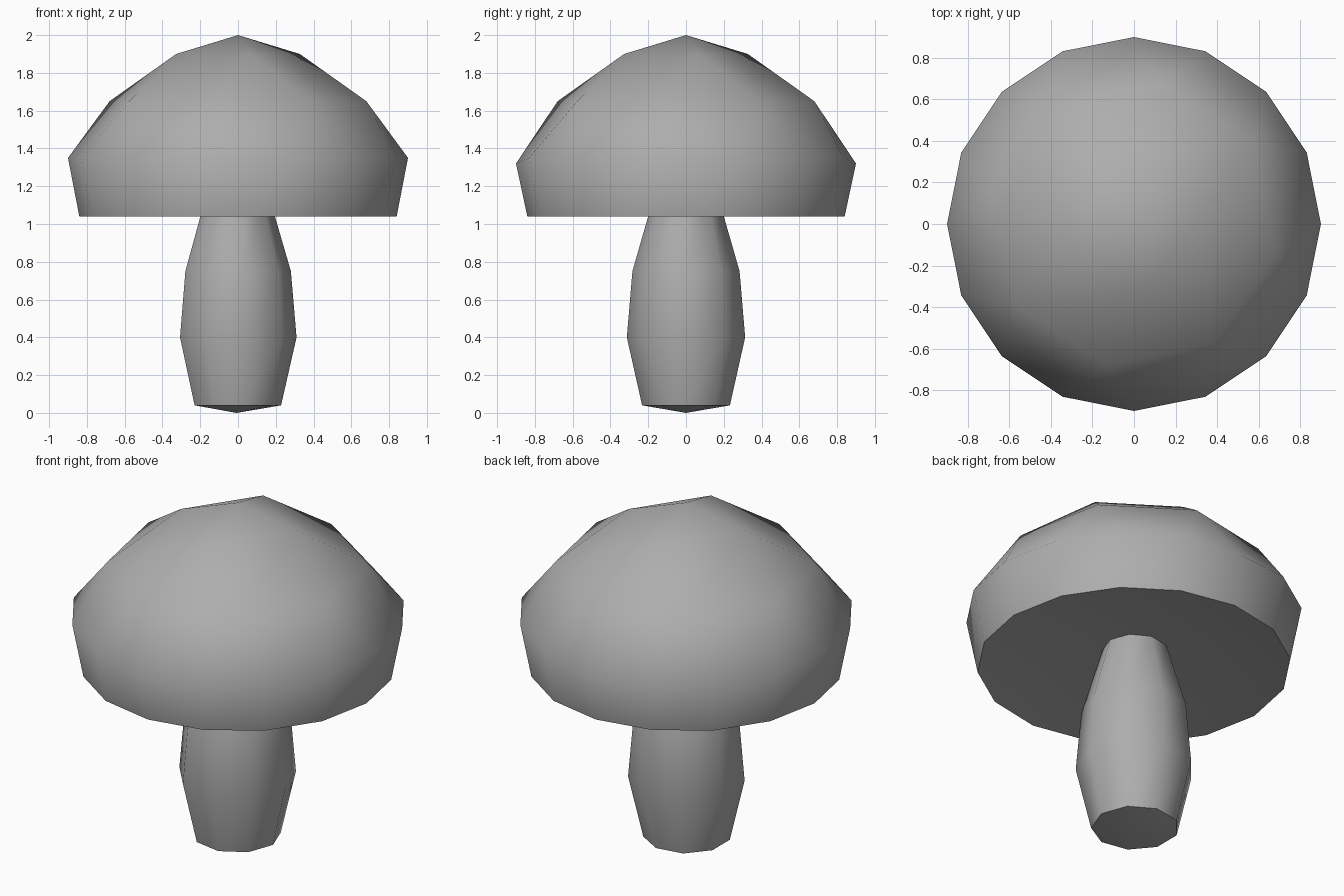
import bpy, bmesh
from math import sin, cos, radians, tau

if "Cube" in bpy.data.objects:
    bpy.data.objects.remove(bpy.data.objects["Cube"])

grey = bpy.data.materials.new("dark_grey")
grey.diffuse_color = (0.42, 0.42, 0.42, 1)
grey.use_nodes = True
grey.node_tree.nodes["Principled BSDF"].inputs["Base Color"].default_value = grey.diffuse_color


def ring(bm, n, r, z, phase=0.0, cx=0.0):
    a0 = radians(phase)
    return [bm.verts.new((cx + r * cos(a0 + tau * i / n), r * sin(a0 + tau * i / n), z))
            for i in range(n)]


def bridge(bm, lo, hi):
    n = len(lo)
    for i in range(n):
        j = (i + 1) % n
        bm.faces.new((lo[i], lo[j], hi[j], hi[i]))


def bridge_half(bm, lo, hi):
    # each upper vertex sits over one lower edge (upper ring has half the sides)
    m, n = len(hi), len(lo)
    for i in range(m):
        a, b, c = lo[2 * i], lo[2 * i + 1], lo[(2 * i + 2) % n]
        bm.faces.new((a, b, hi[i]))
        bm.faces.new((b, c, hi[(i + 1) % m], hi[i]))


def fan(bm, verts, tip):
    for i in range(len(verts)):
        bm.faces.new((verts[i], verts[(i + 1) % len(verts)], tip))


def finish(bm, name):
    bmesh.ops.recalc_face_normals(bm, faces=bm.faces)
    mesh = bpy.data.meshes.new(name)
    bm.to_mesh(mesh)
    bm.free()
    mesh.materials.append(grey)
    ob = bpy.data.objects.new(name, mesh)
    bpy.context.collection.objects.link(ob)
    bpy.ops.object.select_all(action='DESELECT')
    ob.select_set(True)
    bpy.context.view_layer.objects.active = ob
    bpy.ops.object.shade_smooth_by_angle(angle=radians(60))


# cap: 16-sided rim, thinning to 8 and 4 sides toward the tip, hollowed below
bm = bmesh.new()
rim = ring(bm, 16, 0.84, 1.04, -22.5)
wide = ring(bm, 16, 0.9, 1.35, -22.5)
for v in wide:
    if abs(v.co.x) < 0.01:
        v.co.z = 1.32
upper = ring(bm, 8, 0.693, 1.65, -11.25)
crown = ring(bm, 4, 0.334, 1.9, 11.25)
fan(bm, rim[::-1], bm.verts.new((0, 0, 1.16)))
bridge(bm, rim, wide)
bridge_half(bm, wide, upper)
bridge_half(bm, upper, crown)
fan(bm, crown, bm.verts.new((0, 0, 2)))
finish(bm, "mushroom_cap")

# stem: 9-sided barrel with a shallow pointed foot
bm = bmesh.new()
cx = -0.008
profile = [(0.236, 0.04), (0.318, 0.4), (0.288, 0.75), (0.17, 1.155)]
rings = [ring(bm, 9, r, z, 0, cx) for r, z in profile]
for lo, hi in zip(rings, rings[1:]):
    bridge(bm, lo, hi)
fan(bm, rings[0][::-1], bm.verts.new((cx, 0, 0)))
finish(bm, "mushroom_stem")
